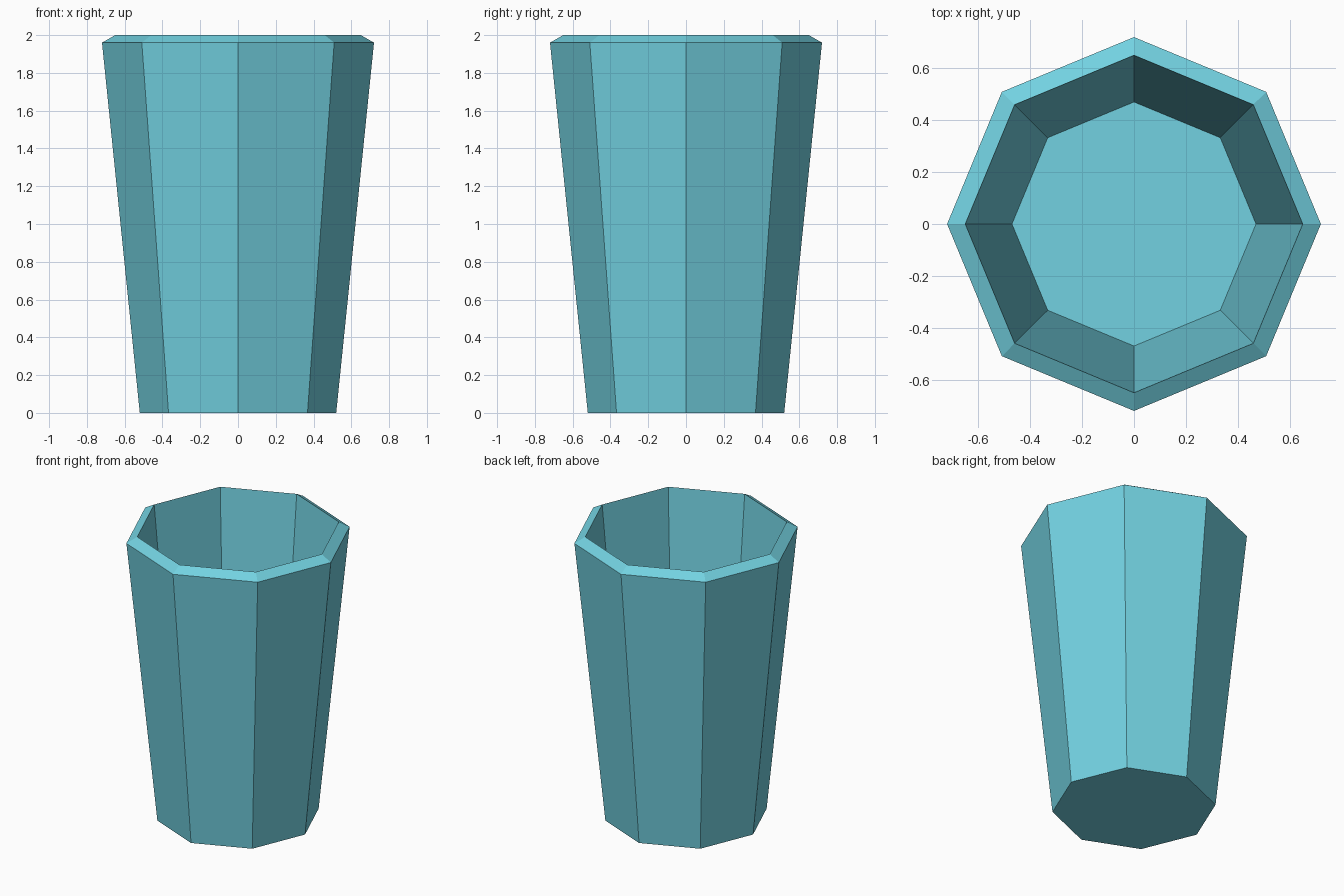
import bpy, bmesh, math

if "Cube" in bpy.data.objects:
    bpy.data.objects.remove(bpy.data.objects["Cube"])

SIDES = 8
# (radius, height) from the outer foot over the rim to the inner floor
PROFILE = [(0.52, 0.0), (0.72, 1.96), (0.65, 2.0), (0.47, 0.06)]


def ring(bm, radius, z):
    return [bm.verts.new((radius * math.cos(math.tau * i / SIDES),
                          radius * math.sin(math.tau * i / SIDES), z))
            for i in range(SIDES)]


# Eight-sided tapered cup with a sloped rim
bm = bmesh.new()
rings = [ring(bm, r, z) for r, z in PROFILE]
for a, b in zip(rings, rings[1:]):
    for i in range(SIDES):
        j = (i + 1) % SIDES
        bm.faces.new((a[i], a[j], b[j], b[i]))

# Underside and inner floor
bm.faces.new(rings[0][::-1])
bm.faces.new(rings[-1])
bmesh.ops.recalc_face_normals(bm, faces=bm.faces)

mesh = bpy.data.meshes.new("cup")
bm.to_mesh(mesh)
bm.free()
cup = bpy.data.objects.new("cup", mesh)
bpy.context.collection.objects.link(cup)

# Teal colour
teal = bpy.data.materials.new("teal")
teal.diffuse_color = (0.17, 0.64, 0.75, 1.0)
teal.use_nodes = True
teal.node_tree.nodes["Principled BSDF"].inputs["Base Color"].default_value = teal.diffuse_color
mesh.materials.append(teal)
